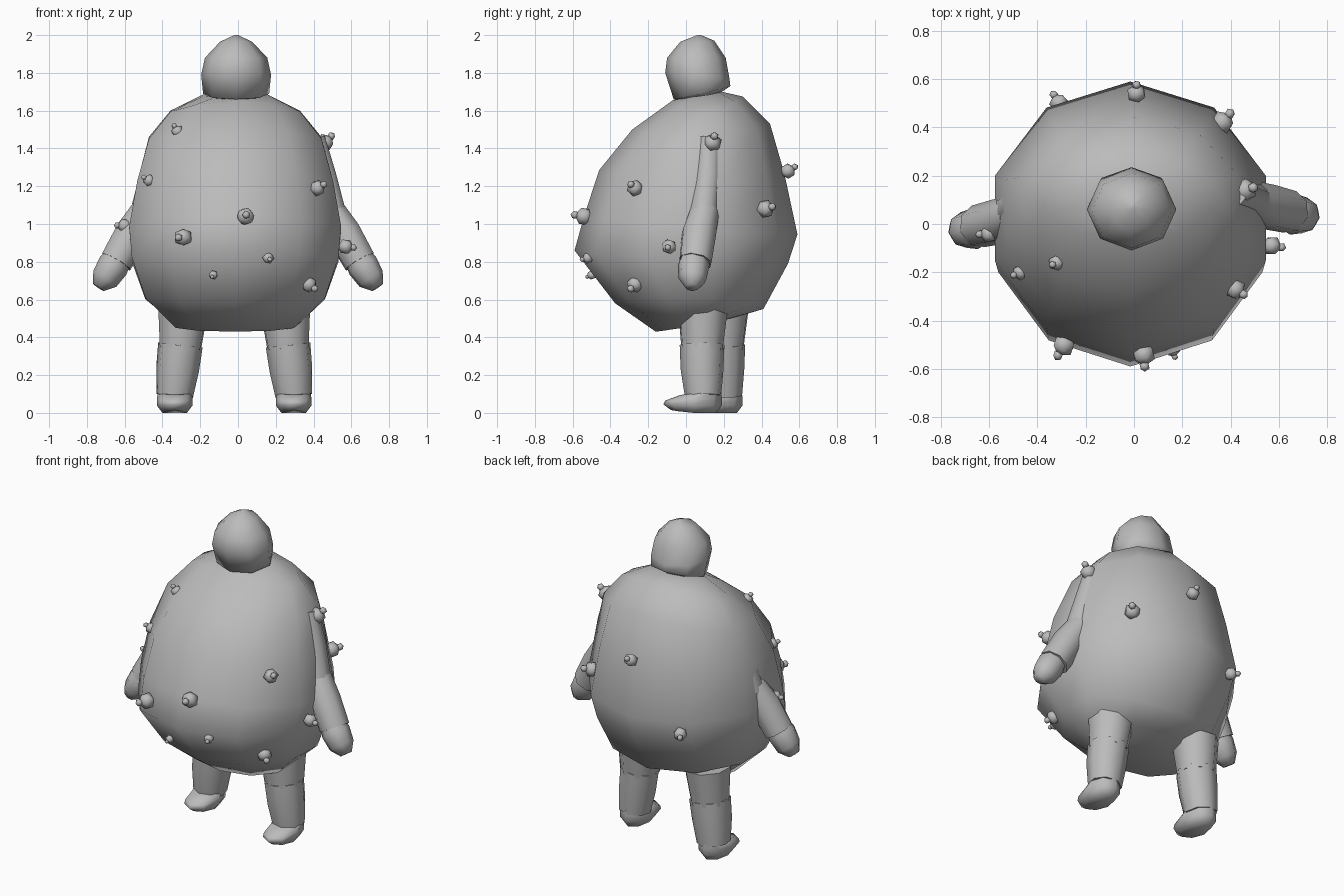
import bpy, bmesh
from math import sin, cos, pi, radians
from mathutils import Vector, Matrix

cube = bpy.data.objects.get("Cube")
if cube:
    bpy.data.objects.remove(cube, do_unlink=True)

GREY = (0.5, 0.5, 0.5, 1)
skin = bpy.data.materials.new("plain_grey")
skin.use_nodes = True
skin.diffuse_color = GREY
skin.node_tree.nodes["Principled BSDF"].inputs["Base Color"].default_value = GREY
parts = []


def add_part(name, bm):
    bmesh.ops.recalc_face_normals(bm, faces=bm.faces)
    mesh = bpy.data.meshes.new(name)
    bm.to_mesh(mesh)
    bm.free()
    mesh.materials.append(skin)
    obj = bpy.data.objects.new(name, mesh)
    bpy.context.collection.objects.link(obj)
    parts.append(obj)


def skin_rings(name, rings):
    """Bridge rings of points and cap both ends."""
    bm = bmesh.new()
    loops = [[bm.verts.new(p) for p in ring] for ring in rings]
    n = len(loops[0])
    for low, high in zip(loops, loops[1:]):
        for i in range(n):
            j = (i + 1) % n
            bm.faces.new((low[i], low[j], high[j], high[i]))
    bm.faces.new(loops[0][::-1])
    bm.faces.new(loops[-1])
    add_part(name, bm)


def loft(name, cx, cy, sides, levels):
    """Each level: front y, front z, back y, back z, half width, side z."""
    rings = []
    for fy, fz, by, bz, half, sz in levels:
        ring = []
        for i in range(sides):
            a = 2 * pi * i / sides
            t = (1 - cos(a)) / 2
            z = fz + (bz - fz) * t + (sz - (fz + bz) / 2) * sin(a) ** 2
            ring.append((cx + half * sin(a), cy + fy + (by - fy) * t, z))
        rings.append(ring)
    skin_rings(name, rings)


def limb(name, stops, side, shift, sides=8):
    """Tapered limb through (x, y, z, radius) stops, mirrored by side."""
    pts = [Vector((side * x, y + shift, z)) for x, y, z, r in stops]
    turn = (pts[-1] - pts[0]).to_track_quat('Z', 'Y')
    rings = []
    for p, stop in zip(pts, stops):
        r = stop[3]
        rings.append([p + turn @ Vector((r * cos(2 * pi * i / sides),
                                         r * sin(2 * pi * i / sides), 0))
                      for i in range(sides)])
    skin_rings(name, rings)


# Big pear-shaped body
loft("body", -0.015, 0, 10, [
    (-0.16, 0.43, 0.24, 0.50, 0.33, 0.46),
    (-0.375, 0.58, 0.41, 0.55, 0.50, 0.61),
    (-0.59, 0.86, 0.54, 0.79, 0.575, 0.81),
    (-0.54, 1.04, 0.59, 0.945, 0.59, 0.97),
    (-0.46, 1.285, 0.52, 1.27, 0.545, 1.22),
    (-0.285, 1.50, 0.445, 1.53, 0.48, 1.45),
    (-0.07, 1.655, 0.30, 1.675, 0.36, 1.59),
    (0.0, 1.67, 0.19, 1.70, 0.18, 1.68)])

# Small rounded head
loft("head", -0.01, 0, 8, [
    (-0.04, 1.66, 0.19, 1.70, 0.12, 1.675),
    (-0.065, 1.66, 0.235, 1.73, 0.175, 1.69),
    (-0.11, 1.80, 0.23, 1.77, 0.185, 1.79),
    (-0.10, 1.88, 0.21, 1.88, 0.165, 1.88),
    (-0.03, 1.965, 0.15, 1.97, 0.085, 1.965),
    (0.06, 2.0, 0.08, 2.0, 0.01, 2.0)])

# Arms and legs, the right side slightly offset in depth
for side, label, arm_y, leg_y, leg_x in ((1, "left", 0, 0, 0),
                                         (-1, "right", -0.06, 0.11, 0.04)):
    limb(label + "_upper_arm", [(0.40, 0.125, 1.45, 0.065),
                                (0.45, 0.115, 1.25, 0.075),
                                (0.50, 0.09, 1.04, 0.08)], side, arm_y / 2)
    limb(label + "_forearm", [(0.49, 0.10, 1.07, 0.08),
                              (0.56, 0.07, 0.95, 0.095),
                              (0.645, 0.05, 0.80, 0.09)], side, arm_y)
    limb(label + "_hand", [(0.62, 0.05, 0.84, 0.07),
                           (0.66, 0.04, 0.78, 0.085),
                           (0.705, 0.035, 0.71, 0.075),
                           (0.74, 0.03, 0.665, 0.035)], side, arm_y)
    limb(label + "_thigh", [(0.25 + leg_x, 0.09, 0.56, 0.14),
                            (0.265 + leg_x, 0.085, 0.34, 0.115)], side, leg_y)
    limb(label + "_shin", [(0.265 + leg_x, 0.085, 0.36, 0.12),
                           (0.28 + leg_x, 0.085, 0.23, 0.115),
                           (0.295 + leg_x, 0.09, 0.09, 0.098)], side, leg_y)
    loft(label + "_foot", side * (0.295 + leg_x), leg_y, 8, [
        (-0.08, 0.015, 0.16, 0.0, 0.065, 0.0),
        (-0.12, 0.045, 0.19, 0.04, 0.095, 0.04),
        (-0.11, 0.065, 0.19, 0.08, 0.095, 0.07),
        (-0.03, 0.095, 0.185, 0.11, 0.09, 0.105)])

# Warts, each a faceted bump with a small nub
warts = [(0.04, -0.54, 1.04, 0.05), (-0.29, -0.50, 0.93, 0.05),
         (0.42, -0.27, 1.19, 0.045), (0.375, -0.27, 0.68, 0.045),
         (0.57, -0.09, 0.88, 0.042), (0.16, -0.52, 0.82, 0.032),
         (-0.13, -0.50, 0.73, 0.025), (-0.47, -0.20, 1.23, 0.035),
         (-0.32, -0.16, 1.49, 0.035), (-0.60, -0.04, 0.99, 0.04),
         (0.46, 0.14, 1.43, 0.05), (0.365, 0.42, 1.08, 0.05),
         (0.01, 0.54, 1.28, 0.042), (-0.31, 0.50, 0.88, 0.042)]
for k, (x, y, z, r) in enumerate(warts, 1):
    centre = Vector((x, y, z))
    out = (centre - Vector((0, 0, 0.95))).normalized()
    turn = out.to_track_quat('Z', 'Y').to_matrix().to_4x4()
    bm = bmesh.new()
    for spot, size in ((centre, r), (centre + out * r, r * 0.45)):
        bmesh.ops.create_icosphere(bm, subdivisions=1, radius=size,
                                   matrix=Matrix.Translation(spot) @ turn)
    add_part("wart_%d" % k, bm)

# Smooth shading with sharp cap edges
bpy.ops.object.select_all(action='DESELECT')
for obj in parts:
    obj.select_set(True)
bpy.context.view_layer.objects.active = parts[0]
bpy.ops.object.shade_smooth_by_angle(angle=radians(70))
